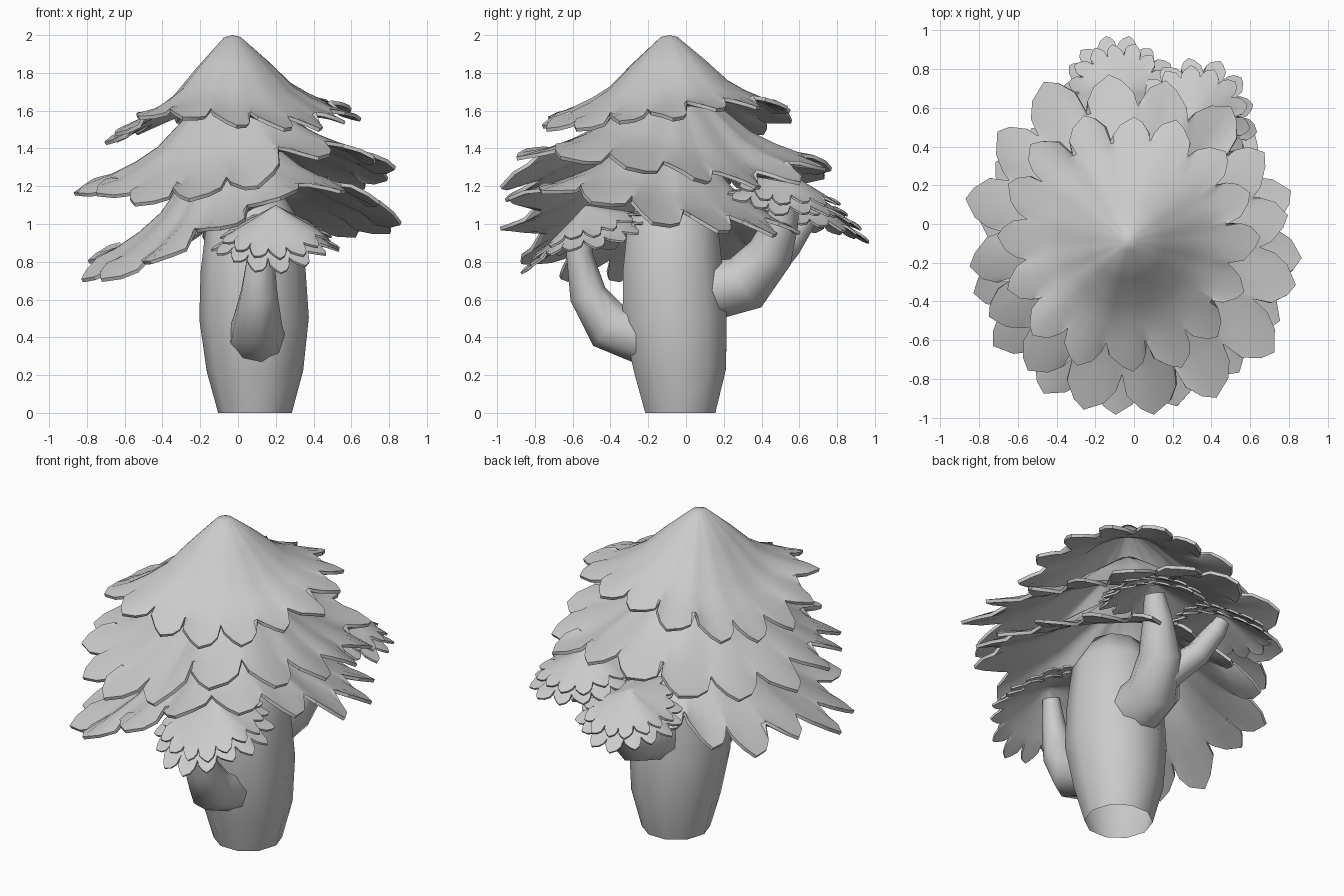
import bpy, bmesh, math, random
from mathutils import Vector

if "Cube" in bpy.data.objects:
    bpy.data.objects.remove(bpy.data.objects["Cube"])

random.seed(11)


def finish(name, bm, angle):
    me = bpy.data.meshes.new(name)
    bmesh.ops.recalc_face_normals(bm, faces=bm.faces)
    bm.to_mesh(me)
    bm.free()
    ob = bpy.data.objects.new(name, me)
    bpy.context.collection.objects.link(ob)
    bpy.ops.object.select_all(action='DESELECT')
    bpy.context.view_layer.objects.active = ob
    ob.select_set(True)
    bpy.ops.object.shade_smooth_by_angle(angle=math.radians(angle))
    return ob


def tube(name, pts, sides):
    """Tapered open-bottomed tube through (x, y, z, radius) points."""
    bm = bmesh.new()
    ps = [Vector(p[:3]) for p in pts]
    rings = []
    for i, p in enumerate(ps):
        d = (ps[min(i + 1, len(ps) - 1)] - ps[max(i - 1, 0)]).normalized()
        a = Vector((1, 0, 0))
        a = (a - d * a.dot(d)).normalized()
        b = d.cross(a)
        rings.append([bm.verts.new(p + pts[i][3] * (a * math.cos(t) + b * math.sin(t)))
                      for t in (2 * math.pi * k / sides for k in range(sides))])
    for r0, r1 in zip(rings, rings[1:]):
        for k in range(sides):
            n = (k + 1) % sides
            bm.faces.new((r0[k], r0[n], r1[n], r1[k]))
    bm.faces.new(rings[-1])
    return finish(name, bm, 70)


def around(vals, th):
    """Smoothly blend evenly spaced values around the circle."""
    f = th / (2 * math.pi) * len(vals)
    i = math.floor(f)
    w = 0.5 - 0.5 * math.cos((f - i) * math.pi)
    return vals[i % len(vals)] * (1 - w) + vals[(i + 1) % len(vals)] * w


STEEP = [(.07, .025), (.3, .34), (.5, .64), (.65, .78), (.8, .885)]
FLAT = [(.1, .1), (.3, .32), (.5, .52), (.7, .72), (.8, .82)]
# leaf outline: (position across the leaf, reach, lift)
LEAF = [(0, .82, .01), (.1, .91, .022), (.33, .99, .014), (.52, 1.03, 0), (.78, .965, -.014), (.93, .885, -.022)]


def canopy(name, centre, apex, radii, heights, leaves, prof, thick):
    """Cone of foliage whose rim is cut into overlapping leaves.
    radii / heights run right, back, left, front."""
    bm = bmesh.new()
    cx, cy = centre
    size = max(radii)
    cols = []
    shift = random.random()
    for k in range(leaves):
        reach = random.uniform(.97, 1.05)
        lift = random.uniform(-.02, .02)
        w0 = random.uniform(-.12, .12)
        for u, f, up in LEAF:
            th = 2 * math.pi * (k + shift + u + w0 * math.sin(math.pi * u)) / leaves
            cols.append((th, f * (reach if u else 1), (up * 1.3 + lift) * size))
    top = bm.verts.new((cx, cy, apex))
    rings = []
    for t, drop in prof + [(None, 1)]:
        ring = []
        for th, f, up in cols:
            tt = f if t is None else t
            d = drop if t is not None else prof[-1][1] + (f - .8) / .2 * (1 - prof[-1][1])
            r = around(radii, th) * tt
            z = apex - d * (apex - around(heights, th)) + (up if t is None else 0)
            ring.append(bm.verts.new((cx + r * math.cos(th), cy + r * math.sin(th), z)))
        rings.append(ring)
    n = len(cols)
    for i in range(n):
        j = (i + 1) % n
        bm.faces.new((top, rings[0][i], rings[0][j]))
        for a, b in zip(rings, rings[1:]):
            bm.faces.new((a[i], b[i], b[j], a[j]))
    ob = finish(name, bm, 35)
    m = ob.modifiers.new("thickness", 'SOLIDIFY')
    m.thickness = thick
    m.offset = -1
    bpy.ops.object.modifier_apply(modifier=m.name)
    bpy.ops.object.shade_smooth_by_angle(angle=math.radians(35))
    return ob


def clump(name, centre, apex, radius, heights, leaves):
    """Small foliage clump of two stacked leaf layers."""
    canopy(name + "_lower", centre, apex - .03, [radius] * 4, heights, leaves, FLAT, .012)
    canopy(name + "_upper", centre, apex, [radius * .88] * 4, [h + .06 for h in heights], leaves, FLAT, .012)


# Trunk and branches
tube("trunk", [(.09, -.03, 0, .195), (.09, -.03, .22, .255), (.085, -.06, .5, .29),
               (.08, -.07, .75, .278), (.08, -.07, 1.0, .25), (.06, -.07, 1.15, .17)], 10)
tube("front_branch", [(.1, -.24, .41, .15), (.1, -.41, .46, .135), (.11, -.52, .63, .1),
                      (.12, -.565, .85, .07), (.16, -.54, 1.0, .05)], 9)
tube("back_branch", [(.1, .14, .65, .16), (.12, .32, .69, .155), (.18, .45, .85, .125),
                     (.25, .51, 1.02, .09), (.3, .54, 1.16, .06)], 9)
tube("back_twig", [(.12, .4, .74, .09), (-.02, .54, .89, .075),
                   (-.08, .63, 1.02, .06), (-.1, .66, 1.08, .045)], 8)

# Three main tiers of foliage
canopy("top_tier", (-.03, -.09), 2.0, [.64, .66, .64, .66, .65, .67, .65, .66],
       [1.58, 1.61, 1.63, 1.63, 1.61, 1.56, 1.5, 1.47, 1.46, 1.5, 1.57, 1.58, 1.54, 1.52, 1.52, 1.54],
       16, STEEP, .02)
canopy("middle_tier", (-.02, -.08), 1.78, [.82, .83, .84, .87, .81, .83, .85, .88],
       [1.28, 1.22, 1.2, 1.27, 1.33, 1.28, 1.22, 1.2, 1.2, 1.17, 1.13, 1.14, 1.19, 1.36, 1.4, 1.34],
       16, STEEP, .02)
canopy("lower_tier", (-.02, -.08), 1.54, [.85, .78, .62, .76, .78, .86, .87, .89],
       [1.02, .98, .97, 1.0, 1.0, .92, .84, .8, .79, .74, .74, .87, 1.0, 1.17, 1.19, 1.12],
       16, STEEP, .02)

# Small foliage clumps on the branches
clump("front_clump", (.2, -.53), 1.1, .325, [.88, 1.0, .87, .76], 15)
clump("back_clump", (-.08, .67), 1.17, .29, [1.0, .92, .97, 1.1], 15)
clump("back_right_clump", (.31, .54), 1.28, .31, [1.06, 1.05, 1.12, 1.17], 14)
